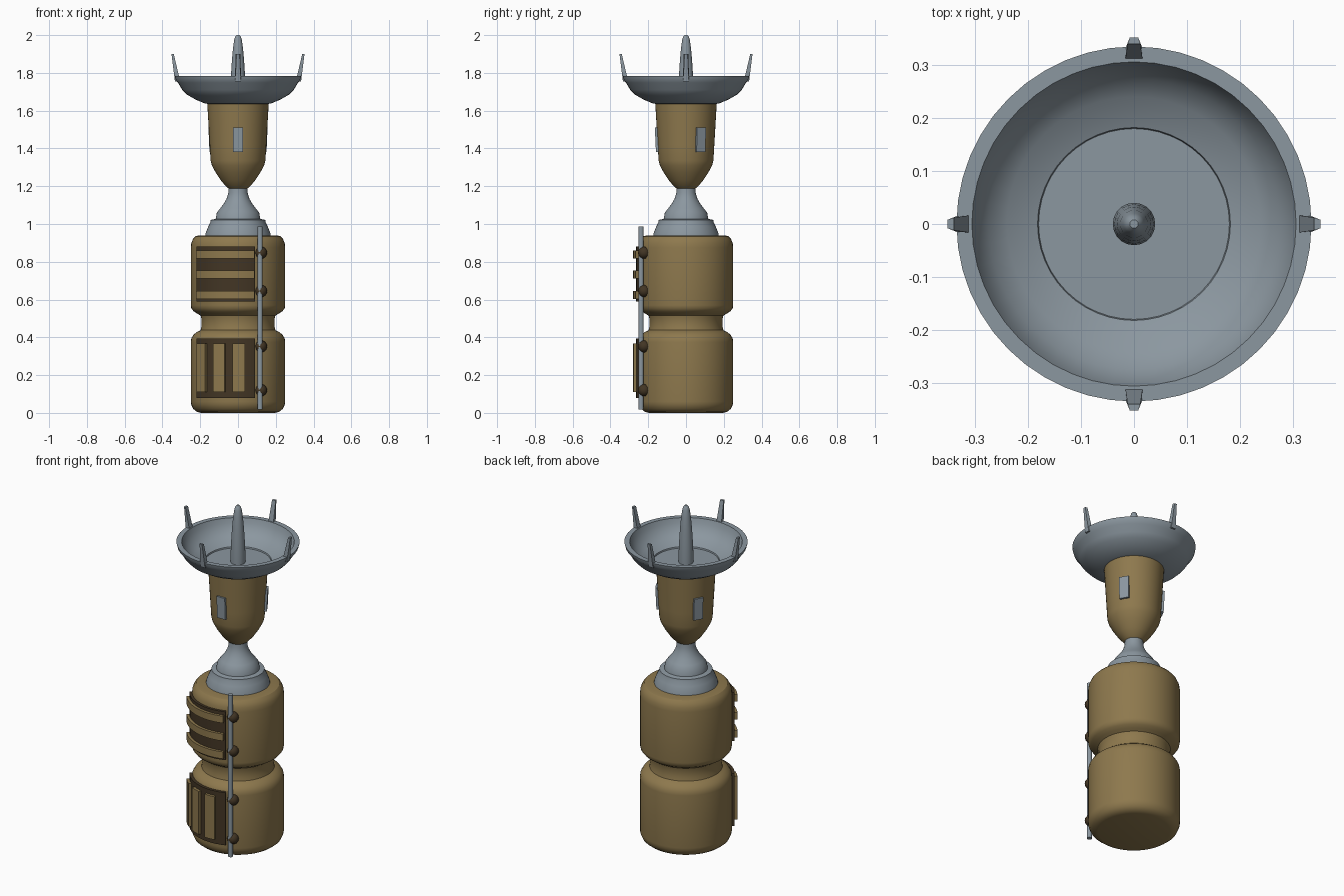
import bpy, bmesh, math
from mathutils import Matrix

if "Cube" in bpy.data.objects:
    bpy.data.objects.remove(bpy.data.objects["Cube"])


def material(name, rgb):
    m = bpy.data.materials.new(name)
    m.diffuse_color = (*rgb, 1)
    m.use_nodes = True
    m.node_tree.nodes["Principled BSDF"].inputs["Base Color"].default_value = m.diffuse_color
    return m


BRASS = material("brass brown", (0.27, 0.19, 0.075))
STEEL = material("blue grey", (0.26, 0.31, 0.35))
DARK = material("dark brown", (0.055, 0.036, 0.018))


def finish(bm, name, mat, smooth=True):
    bmesh.ops.recalc_face_normals(bm, faces=bm.faces)
    me = bpy.data.meshes.new(name)
    bm.to_mesh(me)
    bm.free()
    ob = bpy.data.objects.new(name, me)
    me.materials.append(mat)
    bpy.context.collection.objects.link(ob)
    if smooth:
        bpy.ops.object.select_all(action='DESELECT')
        ob.select_set(True)
        bpy.context.view_layer.objects.active = ob
        bpy.ops.object.shade_smooth_by_angle(angle=math.radians(32))
    return ob


def lathe(name, profile, mat, n=48):
    """Revolve (radius, z) points around z, closing both ends with caps."""
    bm = bmesh.new()
    rings = [[bm.verts.new((r * math.cos(2 * math.pi * i / n), r * math.sin(2 * math.pi * i / n), z))
              for i in range(n)] for r, z in profile]
    for a, b in zip(rings, rings[1:]):
        for i in range(n):
            j = (i + 1) % n
            bm.faces.new((a[i], a[j], b[j], b[i]))
    bm.faces.new(rings[0])
    bm.faces.new(rings[-1])
    return finish(bm, name, mat)


def curved_plate(name, a0, a1, r0, r1, z0, z1, mat):
    """Block bent around z; angles in degrees from the front towards +x."""
    bm = bmesh.new()
    n = max(2, round((a1 - a0) / 6))
    cols = []
    for i in range(n + 1):
        a = math.radians(a0 + (a1 - a0) * i / n)
        cols.append([bm.verts.new((r * math.sin(a), -r * math.cos(a), z))
                     for r, z in ((r0, z0), (r1, z0), (r1, z1), (r0, z1))])
    for p, q in zip(cols, cols[1:]):
        for k in range(4):
            m = (k + 1) % 4
            bm.faces.new((p[k], p[m], q[m], q[k]))
    bm.faces.new(cols[0])
    bm.faces.new(cols[-1])
    return finish(bm, name, mat)


def taper_block(name, low, high, angle, mat):
    """Tapered block; low and high are (inner r, outer r, inner half width, outer half width, z)."""
    bm = bmesh.new()
    ends = []
    for ri, ro, wi, wo, z in (low, high):
        ends.append([bm.verts.new(c) for c in ((ri, -wi, z), (ro, -wo, z), (ro, wo, z), (ri, wi, z))])
    for k in range(4):
        m = (k + 1) % 4
        bm.faces.new((ends[0][k], ends[0][m], ends[1][m], ends[1][k]))
    for e in ends:
        bm.faces.new(e)
    bmesh.ops.rotate(bm, verts=bm.verts, matrix=Matrix.Rotation(math.radians(angle), 3, 'Z'))
    return finish(bm, name, mat, smooth=False)


# Grip body: two rounded drums joined by a narrow waist
lathe("grip_body", [
    (0.195, 0.0), (0.218, 0.006), (0.238, 0.022), (0.248, 0.045), (0.25, 0.06),
    (0.25, 0.375), (0.247, 0.395), (0.235, 0.415), (0.215, 0.43), (0.198, 0.438), (0.193, 0.46),
    (0.193, 0.495), (0.198, 0.515), (0.215, 0.525), (0.235, 0.538), (0.247, 0.553), (0.25, 0.57),
    (0.25, 0.875), (0.247, 0.9), (0.238, 0.921), (0.225, 0.935), (0.205, 0.94)], BRASS)

# Stepped collar narrowing to the neck
lathe("neck_collar", [
    (0.174, 0.935), (0.172, 0.95), (0.158, 0.985), (0.146, 1.01), (0.144, 1.022), (0.118, 1.027),
    (0.112, 1.06), (0.095, 1.082), (0.075, 1.108), (0.06, 1.135), (0.051, 1.165), (0.05, 1.2)], STEEL)

# Cup below the dish
lathe("upper_cup", [
    (0.045, 1.185), (0.06, 1.195), (0.09, 1.23), (0.118, 1.272), (0.138, 1.31), (0.145, 1.335),
    (0.15, 1.42), (0.163, 1.645)], BRASS)

# Plates spaced around the cup
for i in range(3):
    taper_block("cup_plate", (0.13, 0.159, 0.027, 0.027, 1.38),
                (0.13, 0.165, 0.027, 0.027, 1.51), -90 + 120 * i, STEEL)

# Hollow dish with a flat floor
lathe("dish", [
    (0.15, 1.635), (0.175, 1.638), (0.225, 1.659), (0.272, 1.686), (0.295, 1.71), (0.318, 1.748),
    (0.33, 1.762), (0.335, 1.783), (0.306, 1.783), (0.297, 1.755), (0.275, 1.718),
    (0.24, 1.69), (0.182, 1.668), (0.18, 1.66)], STEEL)

# Central spike
lathe("centre_spike", [
    (0.04, 1.655), (0.04, 1.72), (0.037, 1.79), (0.032, 1.87), (0.026, 1.935), (0.02, 1.975),
    (0.015, 1.992), (0.008, 2.0)], STEEL, 20)

# Outward leaning prongs on the rim
for i in range(4):
    taper_block("rim_prong", (0.306, 0.334, 0.017, 0.015, 1.755),
                (0.34, 0.352, 0.012, 0.008, 1.9), 90 * i, STEEL)

# Backing panels and raised slats on the front
curved_plate("upper_panel", -56, 20, 0.235, 0.264, 0.59, 0.88, DARK)
curved_plate("lower_panel", -56, 20, 0.235, 0.264, 0.08, 0.395, DARK)
for z in (0.625, 0.732, 0.839):
    curved_plate("horizontal_slat", -53, 18, 0.255, 0.28, z - 0.021, z + 0.021, BRASS)
for a in (-45, -21.5, 1):
    curved_plate("vertical_slat", a - 6.7, a + 6.7, 0.255, 0.28, 0.11, 0.368, BRASS)

# Side rod with its round clamps
bm = bmesh.new()
bmesh.ops.create_cone(bm, cap_ends=True, segments=12, radius1=0.014, radius2=0.014, depth=0.97,
                      matrix=Matrix.Translation((0.117, -0.238, 0.503)))
finish(bm, "side_rod", STEEL)
for z in (0.12, 0.352, 0.645, 0.848):
    bm = bmesh.new()
    bmesh.ops.create_uvsphere(bm, u_segments=12, v_segments=8, radius=0.032,
                              matrix=Matrix.Translation((0.122, -0.222, z)))
    finish(bm, "rod_clamp", DARK)
